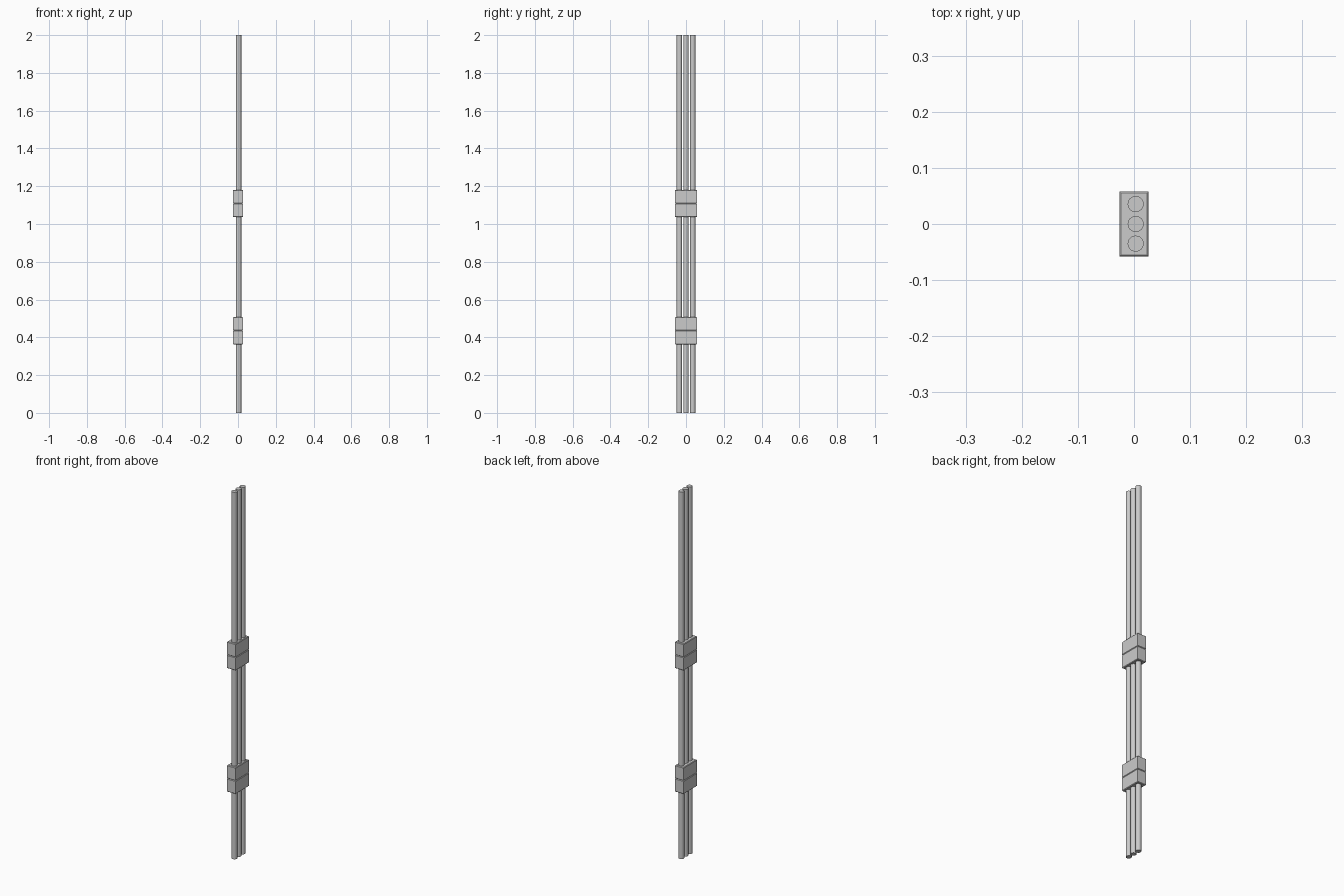
import bpy, bmesh

if "Cube" in bpy.data.objects:
    bpy.data.objects.remove(bpy.data.objects["Cube"])

PIPE_R, PIPE_X = 0.0143, 0.003
HX, HY = 0.026, 0.058          # clamp half sizes
HALF_H, CHAMFER = 0.0725, 0.003


def pipe(name, y):
    bpy.ops.mesh.primitive_cylinder_add(vertices=24, radius=PIPE_R, depth=2,
                                        location=(PIPE_X, y, 1))
    ob = bpy.context.object
    ob.name = name
    bpy.ops.object.shade_smooth_by_angle()


def clamp_half(name, z0):
    # rectangle rings stacked upward, chamfered at top and bottom
    rings = [(CHAMFER, 0), (0, CHAMFER), (0, HALF_H - CHAMFER), (CHAMFER, HALF_H)]
    bm = bmesh.new()
    loops = [[bm.verts.new((sx * (HX - inset), sy * (HY - inset), z0 + z))
              for sx, sy in ((-1, -1), (1, -1), (1, 1), (-1, 1))]
             for inset, z in rings]
    for a, b in zip(loops, loops[1:]):
        for i in range(4):
            j = (i + 1) % 4
            bm.faces.new((a[i], a[j], b[j], b[i]))
    bm.faces.new(loops[0][::-1])
    bm.faces.new(loops[-1])
    mesh = bpy.data.meshes.new(name)
    bm.to_mesh(mesh)
    bm.free()
    bpy.context.collection.objects.link(bpy.data.objects.new(name, mesh))


# three parallel pipes
for name, y in (("front_pipe", -0.035), ("middle_pipe", 0), ("back_pipe", 0.0355)):
    pipe(name, y)

# two clamps, each split into two halves by a groove
for name, z in (("lower_clamp", 0.363), ("upper_clamp", 1.036)):
    clamp_half(name + "_bottom", z)
    clamp_half(name + "_top", z + HALF_H)
